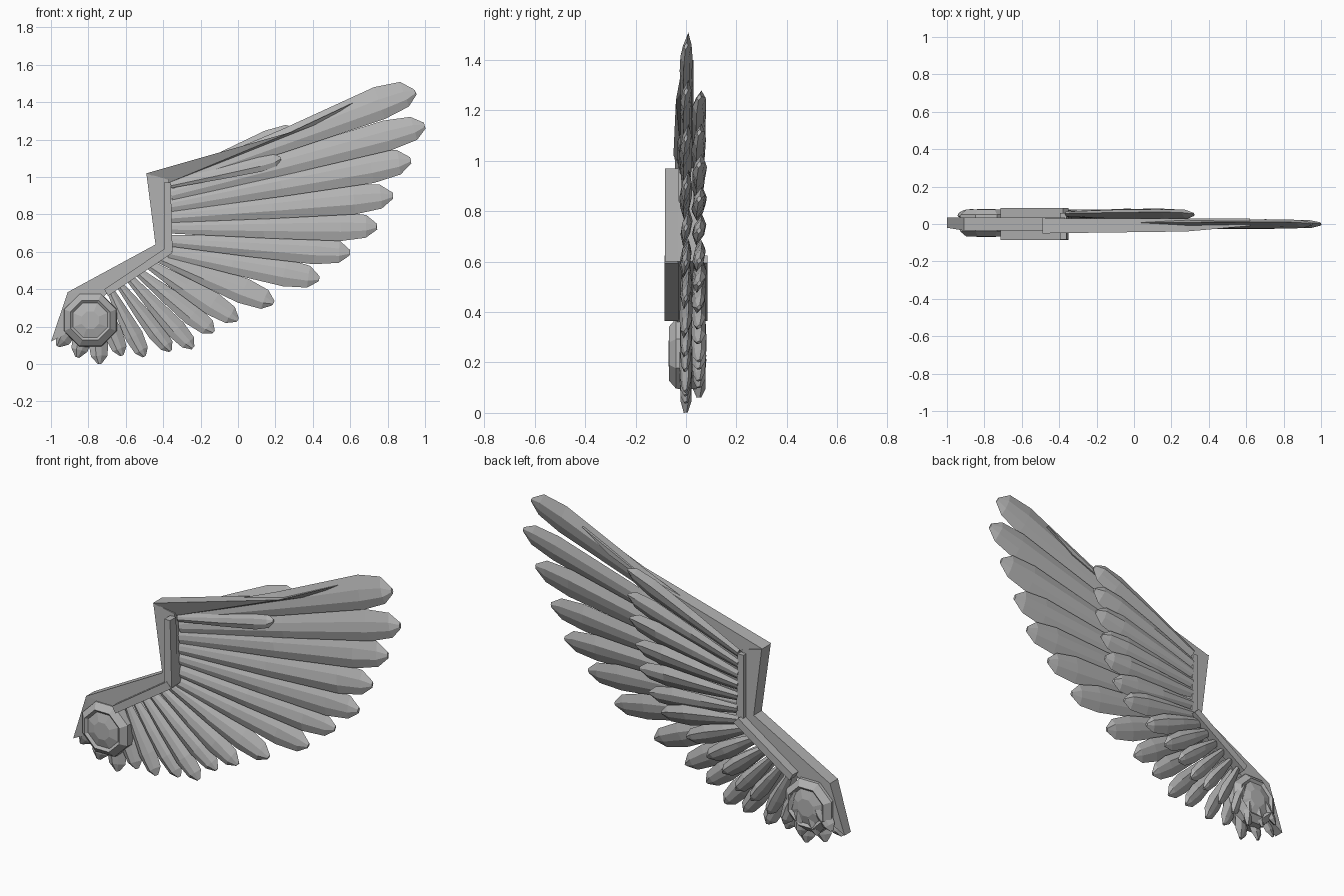
import bpy, bmesh, math, random
from mathutils import Vector

if "Cube" in bpy.data.objects:
    bpy.data.objects.remove(bpy.data.objects["Cube"])

random.seed(4)
grey = bpy.data.materials.new("feather grey")
grey.diffuse_color = (0.45, 0.45, 0.45, 1)
grey.use_nodes = True
grey.node_tree.nodes["Principled BSDF"].inputs["Base Color"].default_value = grey.diffuse_color


def finish(name, bm):
    bmesh.ops.recalc_face_normals(bm, faces=bm.faces)
    me = bpy.data.meshes.new(name)
    bm.to_mesh(me)
    bm.free()
    me.materials.append(grey)
    ob = bpy.data.objects.new(name, me)
    bpy.context.collection.objects.link(ob)
    return ob


def plate(name, pts, back):
    """Outline of (x, z, front_y) points, thickened to the back depth."""
    bm = bmesh.new()
    f = [bm.verts.new((x, y, z)) for x, z, y in pts]
    b = [bm.verts.new((x, back, z)) for x, z, y in pts]
    bm.faces.new(f)
    bm.faces.new(b[::-1])
    for i in range(len(pts)):
        j = (i + 1) % len(pts)
        bm.faces.new((f[i], b[i], b[j], f[j]))
    bmesh.ops.recalc_face_normals(bm, faces=bm.faces)
    bmesh.ops.triangulate(bm, faces=[q for q in bm.faces if len(q.verts) > 4])
    return finish(name, bm)


def feather(name, base, tip, w, y, thick=0.022, top=1.0):
    """Six-sided faceted blade, narrow at the root with a blunt tip."""
    bm = bmesh.new()
    a, b = Vector((base[0], 0, base[1])), Vector((tip[0], 0, tip[1]))
    d = b - a
    length = d.length
    d.normalize()
    side = Vector((-d.z, 0, d.x))
    shoulder = max(0.5, 1 - 2.6 * w / length)
    stations = [(0, .42, .5), (shoulder * .55, .78, .9), (shoulder, 1, 1),
                (1 - 0.8 * w / length, .78, .85), (1, .2, .35)]
    section = [(-1, -.15), (-.35, -1), (.3, -.8), (1, .15), (.35, 1), (-.3, .8)]
    rings = []
    for k, (t, ws, ts) in enumerate(stations):
        ring = []
        for u, v in section:
            grow = top if u > 0 and 1 < k < 4 else 1
            jit = random.uniform(-.05, .05) * w if k else 0
            p = a + d * (t * length + (jit if k < 4 else -abs(jit)))
            p = p + side * (u * ws * w * grow)
            p.y = y + v * ts * thick * random.uniform(.85, 1.1) + u * ws * .008
            ring.append(bm.verts.new(p))
        rings.append(ring)
    bm.faces.new(rings[0])
    bm.faces.new(rings[-1][::-1])
    for r, s in zip(rings, rings[1:]):
        for i in range(6):
            j = (i + 1) % 6
            bm.faces.new((r[i], r[j], s[j], s[i]))
    return finish(name, bm)


# Flight feathers: root, tip, half width, length share of the back covert
flight = [
    ((-.36, .97), (.95, 1.455), .078, .52), ((-.36, .91), (1.0, 1.275), .080, .50),
    ((-.36, .85), (.925, 1.09), .083, .52), ((-.36, .79), (.83, .90), .080, .53),
    ((-.36, .73), (.745, .735), .076, .55), ((-.36, .66), (.60, .595), .074, .57),
    ((-.37, .60), (.435, .455), .073, .60), ((-.42, .57), (.19, .325), .068, .62),
    ((-.47, .53), (.00, .235), .062, .64), ((-.53, .49), (-.13, .17), .056, .66),
    ((-.58, .46), (-.24, .085), .052, .68), ((-.63, .42), (-.36, .07), .048, .70),
    ((-.68, .39), (-.50, .04), .048, .75), ((-.73, .32), (-.62, .045), .050, .80),
    ((-.76, .30), (-.74, .0), .055, .80), ((-.79, .30), (-.86, .035), .055, .80),
    ((-.82, .30), (-.965, .095), .052, .80)]
for i, (a, b, w, share) in enumerate(flight):
    feather(f"flight_feather_{i+1}", a, b, w, 0, top=1.3 if i == 0 else 1.05)
    c = [a[k] + (b[k] - a[k]) * share for k in (0, 1)]
    if i < 6:
        c[1] += .01 * (3 - i)
    feather(f"back_covert_{i+1}", a, c, w * .82, .052, .026)

# Small front covert below the leading edge
feather("front_covert", (-.36, .96), (.23, 1.10), .045, -.015, .018)

# Bony frame: lower arm, upright arm, leading edge
plate("lower_arm", [(-1.0, .12, -.02), (-.91, .385, -.035), (-.44, .64, -.035),
                    (-.35, .60, -.035), (-.71, .37, -.035), (-.85, .2, -.03)], .035)
plate("upright_arm", [(-.44, .63, -.035), (-.49, 1.02, -.045), (-.37, .985, -.03),
                      (-.35, .60, -.035)], .035)
plate("leading_edge", [(-.49, 1.02, -.05), (.28, 1.24, -.04), (.62, 1.40, -.01),
                       (.45, 1.29, -.005), (-.37, .97, -.015)], .03)

# Raised strips holding the feather roots on both faces
low = [(-.715, .40), (-.38, .625), (-.35, .595), (-.695, .365)]
up = [(-.395, .62), (-.395, .97), (-.36, .97), (-.35, .60)]
plate("front_root_strip_low", [(x, z, -.085) for x, z in low], -.03)
plate("front_root_strip_up", [(x, z, -.083) for x, z in up], -.03)
plate("back_root_strip_low", [(x, z, .03) for x, z in low], .085)
plate("back_root_strip_up", [(x, z, .03) for x, z in up], .06)

# Octagonal shoulder hub, lathed around the y axis
bm = bmesh.new()
profile = [(.10, -.056), (.115, -.068), (.15, -.04), (.155, .0),
           (.15, .05), (.115, .078), (.10, .066)]
rings = []
for r, y in profile:
    rings.append([bm.verts.new((-.79 + r * math.cos(math.pi * (k + .5) / 4), y,
                                .235 + r * math.sin(math.pi * (k + .5) / 4)))
                  for k in range(8)])
for r, s in zip(rings, rings[1:]):
    for i in range(8):
        j = (i + 1) % 8
        bm.faces.new((r[i], r[j], s[j], s[i]))
for ring, y in ((rings[0], -.07), (rings[-1], .08)):
    inner = [bm.verts.new((-.79 + (v.co.x + .79) * .5, y, .235 + (v.co.z - .235) * .5))
             for v in ring]
    bm.faces.new(inner)
    for i in range(8):
        j = (i + 1) % 8
        bm.faces.new((ring[i], ring[j], inner[j], inner[i]))
finish("shoulder_hub", bm)
